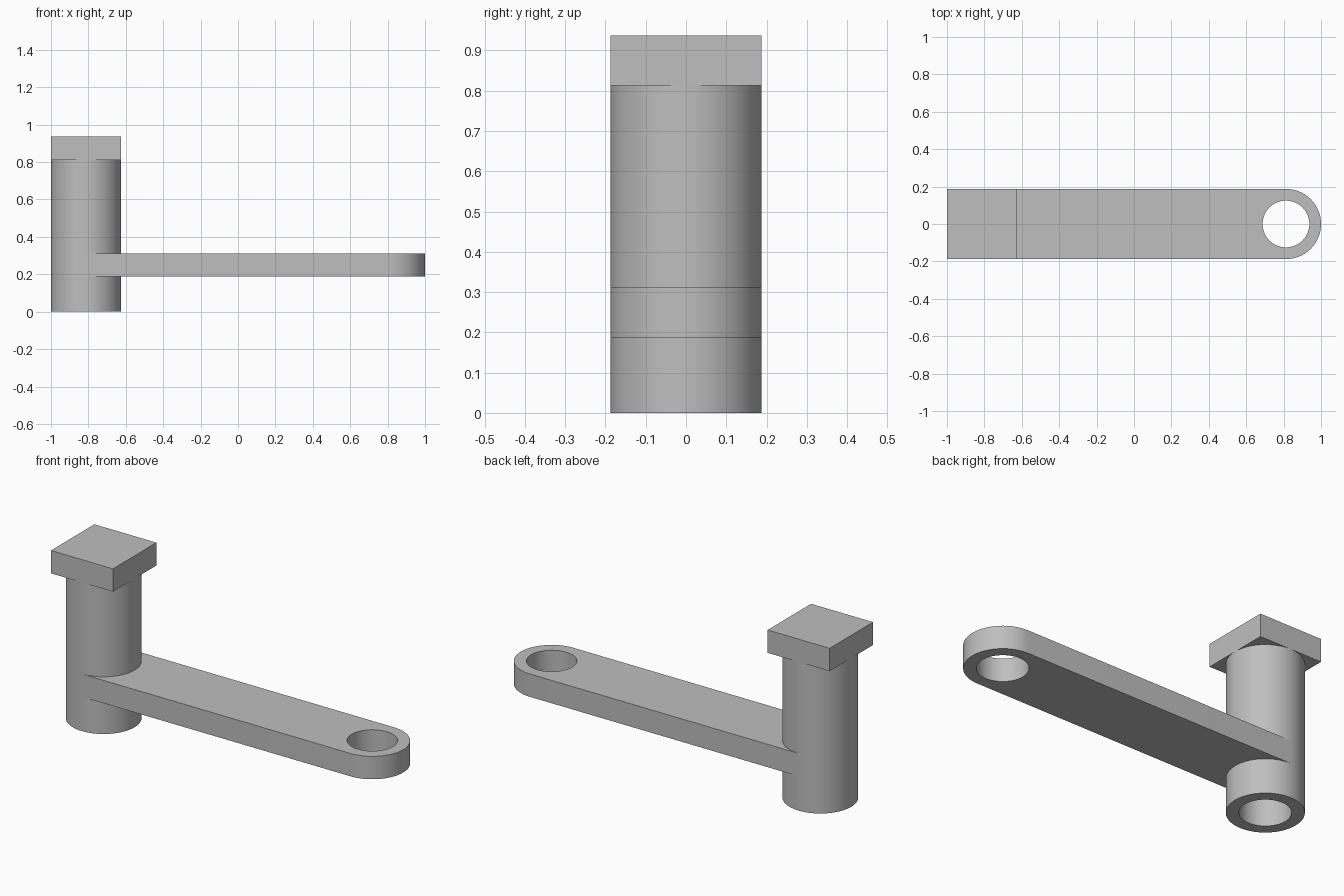
import bpy, bmesh
from math import pi, cos, sin

cube = bpy.data.objects.get("Cube")
if cube:
    bpy.data.objects.remove(cube, do_unlink=True)

R, BORE = 0.1875, 0.125      # outer and bore radii
POST_X, EYE_X = -0.8125, 0.8125

grey = bpy.data.materials.new("plain grey")
grey.use_nodes = True
colour = (0.52, 0.52, 0.52, 1)
grey.diffuse_color = colour
grey.node_tree.nodes["Principled BSDF"].inputs["Base Color"].default_value = colour


def arc(cx, r, start, end, steps):
    return [(cx + r * cos(start + (end - start) * i / steps),
             r * sin(start + (end - start) * i / steps)) for i in range(steps + 1)]


def circle(cx, r, steps=64):
    return arc(cx, r, 0, 2 * pi, steps)[:-1]


def plate(name, loops, z0, z1):
    """Extrude closed outlines (inner loops become holes) from z0 to z1."""
    curve = bpy.data.curves.new(name, "CURVE")
    curve.dimensions = "2D"
    curve.fill_mode = "BOTH"
    curve.extrude = (z1 - z0) / 2
    for loop in loops:
        spline = curve.splines.new("POLY")
        spline.points.add(len(loop) - 1)
        for point, (x, y) in zip(spline.points, loop):
            point.co = (x, y, 0, 1)
        spline.use_cyclic_u = True
    obj = bpy.data.objects.new(name, curve)
    bpy.context.collection.objects.link(obj)
    obj.location.z = (z0 + z1) / 2
    bpy.ops.object.select_all(action="DESELECT")
    obj.select_set(True)
    bpy.context.view_layer.objects.active = obj
    bpy.ops.object.convert(target="MESH")
    obj = bpy.context.object
    obj.name = name
    # weld the rims and face everything outwards
    bm = bmesh.new()
    bm.from_mesh(obj.data)
    bmesh.ops.remove_doubles(bm, verts=bm.verts, dist=1e-5)
    bmesh.ops.recalc_face_normals(bm, faces=bm.faces)
    bm.to_mesh(obj.data)
    bm.free()
    obj.data.materials.clear()
    obj.data.materials.append(grey)
    bpy.ops.object.shade_smooth_by_angle(angle=pi / 6)
    return obj


# hollow upright post
plate("post", [circle(POST_X, R), circle(POST_X, BORE)], 0, 0.8125)

# arm: rounded eye at one end, hollowed to hug the post at the other
outline = arc(EYE_X, R, -pi / 2, pi / 2, 32) + arc(POST_X, R, pi / 2, -pi / 2, 32)
plate("arm", [outline, circle(EYE_X, BORE)], 0.1875, 0.3125)

# square cap closing the post
square = [(POST_X + sx * R, sy * R) for sx, sy in ((-1, -1), (1, -1), (1, 1), (-1, 1))]
plate("cap", [square], 0.8125, 0.9375)
